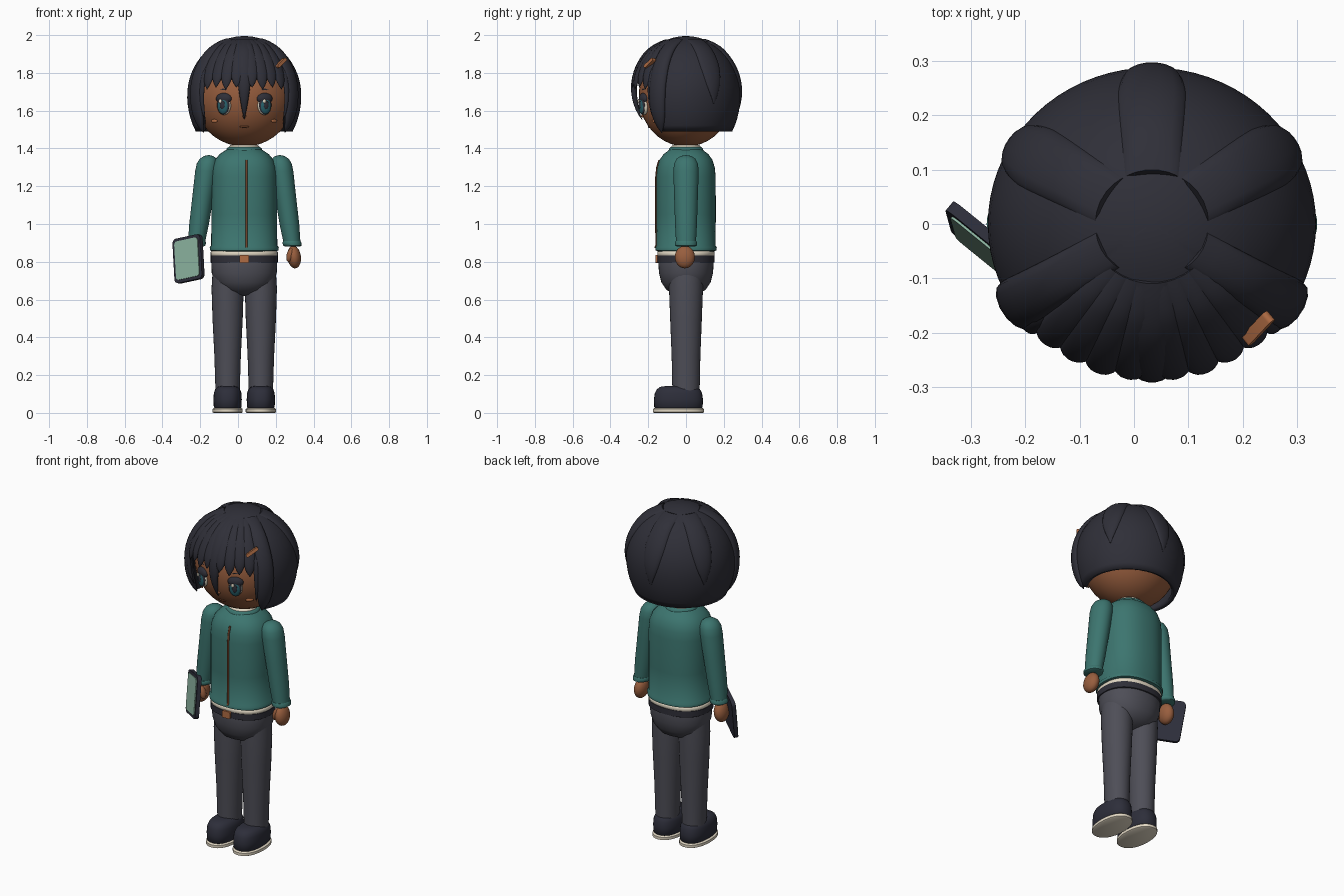
import bpy, bmesh, math
from mathutils import Matrix, Vector

if "Cube" in bpy.data.objects:
    bpy.data.objects.remove(bpy.data.objects["Cube"])

CX = 0.033                      # body centre line
PI = math.pi


def mat(name, r, g, b):
    lin = [(c / 255 / 12.92 if c < 11 else ((c / 255 + 0.055) / 1.055) ** 2.4) for c in (r, g, b)]
    m = bpy.data.materials.new(name)
    m.diffuse_color = (*lin, 1)
    m.use_nodes = True
    m.node_tree.nodes["Principled BSDF"].inputs["Base Color"].default_value = m.diffuse_color
    return m


HAIR = mat("charcoal", 47, 47, 56)
SKIN = mat("brown_skin", 152, 94, 62)
TEAL = mat("teal_cloth", 60, 117, 111)
PANTS = mat("grey_cloth", 78, 78, 87)
NAVY = mat("dark_navy", 45, 46, 58)
CREAM = mat("cream", 226, 216, 196)
SCREEN = mat("pale_green", 142, 182, 162)
COPPER = mat("copper", 176, 108, 68)
RUST = mat("rust_brown", 108, 62, 38)
IRIS = mat("iris_teal", 40, 96, 106)


def finish(name, bm, material, angle=40):
    bmesh.ops.recalc_face_normals(bm, faces=bm.faces)
    me = bpy.data.meshes.new(name)
    bm.to_mesh(me)
    bm.free()
    ob = bpy.data.objects.new(name, me)
    bpy.context.collection.objects.link(ob)
    me.materials.append(material)
    bpy.ops.object.select_all(action='DESELECT')
    ob.select_set(True)
    bpy.context.view_layer.objects.active = ob
    bpy.ops.object.shade_smooth_by_angle(angle=math.radians(angle))
    return ob


def skin_rings(name, rings, material, angle=40):
    """Bridge closed rings of points and cap both ends."""
    bm = bmesh.new()
    vs = [[bm.verts.new(p) for p in r] for r in rings]
    n = len(vs[0])
    for a, b in zip(vs, vs[1:]):
        for i in range(n):
            bm.faces.new((a[i], a[(i + 1) % n], b[(i + 1) % n], b[i]))
    bm.faces.new(vs[0])
    bm.faces.new(vs[-1])
    return finish(name, bm, material, angle)


def loft(name, prof, material, cx=CX, cy=0.0, power=2.0, n=32, angle=50):
    """Vertical loft; each row is z, rx, ry and optional centre shifts."""
    rings = []
    for row in prof:
        z, rx, ry, dx, dy = (list(row) + [0, 0])[:5]
        ring = []
        for i in range(n):
            c, s = math.cos(2 * PI * i / n), math.sin(2 * PI * i / n)
            e = 2 / power
            ring.append((cx + dx + rx * math.copysign(abs(c) ** e, c),
                         cy + dy + ry * math.copysign(abs(s) ** e, s), z))
        rings.append(ring)
    return skin_rings(name, rings, material, angle)


def ball(name, loc, size, material, turn=0.0, tilt=0.0, seg=32):
    bm = bmesh.new()
    m = (Matrix.Translation(loc) @ Matrix.Rotation(turn, 4, 'Z') @ Matrix.Rotation(tilt, 4, 'Y')
         @ Matrix.Diagonal((*size, 1)))
    bmesh.ops.create_uvsphere(bm, u_segments=seg, v_segments=seg // 2, radius=1, matrix=m)
    return finish(name, bm, material, 80)


def plate(name, centre, u, v, size, corner, material):
    """Rounded slab in the plane of u and v."""
    u = Vector(u).normalized()
    n = u.cross(Vector(v)).normalized()
    v = n.cross(u)
    w, h, d = (s / 2 for s in size)
    ring = []
    for k, (sx, sy) in enumerate(((1, 1), (-1, 1), (-1, -1), (1, -1))):
        for j in range(6):
            a = k * PI / 2 + j * PI / 10
            ring.append(u * (sx * (w - corner) + corner * math.cos(a)) + v * (sy * (h - corner) + corner * math.sin(a)))
    c = Vector(centre)
    return skin_rings(name, [[c + p + n * s for p in ring] for s in (-d, d)], material)


# ---------- head and hair ----------
HZ = 1.68
ball("head", (CX, 0, HZ), (0.268, 0.25, 0.27), SKIN, seg=40)


def scalp(az, pol, off=0.0):
    """Point on the hair surface; azimuth 0 is the front."""
    rz = 0.315 if pol < PI / 2 else 0.36
    return (CX + (0.302 + off) * math.sin(pol) * math.sin(az),
            -(0.288 + off) * math.sin(pol) * math.cos(az),
            HZ + (rz + off) * math.cos(pol))


bm = bmesh.new()
cols = []
for i in range(72):
    az = -PI + 2 * PI * i / 72
    end = math.radians(73 if abs(az) < math.radians(57) else 122)
    cols.append([bm.verts.new(scalp(az, 0.04 + (end - 0.04) * j / 20)) for j in range(21)])
for i in range(72):
    a, b = cols[i], cols[(i + 1) % 72]
    for j in range(20):
        bm.faces.new((a[j], b[j], b[j + 1], a[j + 1]))
bm.faces.new([c[0] for c in cols])
cap = finish("hair_cap", bm, HAIR, 60)
mod = cap.modifiers.new("thickness", 'SOLIDIFY')
mod.thickness, mod.offset = 0.025, -1


def lock(name, az, p0, p1, w0, w1, taper, thick, curl=0.0):
    """Flattened strand lying on the hair surface from polar angle p0 to p1."""
    rings = []
    for j in range(19):
        t = j / 18
        pol = math.radians(p0 + (p1 - p0) * t)
        w = (w0 + (w1 - w0) * min(1, t * 2)) * max(0.04, 1 - t ** taper)
        th = thick * min(1, 0.3 + 3 * t) * max(0.1, 1 - t ** (taper + 3))
        rings.append([scalp(math.radians(az) + w * math.cos(a) / max(0.3, math.sin(pol)) / 0.3, pol,
                            th * math.sin(a) - curl * t ** 3)
                      for a in (2 * PI * k / 14 for k in range(14))])
    return skin_rings(name, rings, HAIR, 70)


lock("back_lock", 180, 20, 100, 0.05, 0.066, 4, 0.014)
for s, side in ((-1, "left"), (1, "right")):
    lock(side + "_back_lock", s * 121, 20, 97, 0.05, 0.066, 4, 0.014)
    lock(side + "_side_lock", s * 58, 20, 123, 0.04, 0.052, 9, 0.022)
    lock(side + "_temple_strand", s * 49, 55, 112, 0.02, 0.022, 3, 0.012, 0.01)
    for k, a in enumerate((8, 19, 30, 41)):
        lock(f"{side}_fringe_{k + 1}", s * a, 22, 82 + k % 2 * 2, 0.02, 0.036, 9, 0.014)
lock("centre_lock", 0, 22, 113, 0.04, 0.045, 3, 0.018, 0.035)
plate("hair_clip", (0.228, -0.192, 1.852), (0.045, 0.048, 0.045), (-0.4, -0.2, 0.62),
      (0.078, 0.018, 0.022), 0.008, COPPER)

# ---------- face ----------
for s, side in ((-1, "left"), (1, "right")):
    turn = s * math.radians(22)
    out = Vector((math.sin(turn), -math.cos(turn), 0))
    across = Vector((math.cos(turn), math.sin(turn), 0))

    def eye_part(part, w, h, d, push, material, dx=0.0, dz=0.0):
        p = Vector((CX + s * 0.107, -0.222, 1.63)) + out * push + across * dx
        ball(f"{side}_{part}", (p.x, p.y, p.z + dz), (w, d, h), material, turn, seg=24)

    eye_part("eye_white", 0.039, 0.053, 0.022, 0, CREAM)
    eye_part("upper_lash", 0.044, 0.03, 0.022, 0.002, HAIR, 0, 0.034)
    eye_part("iris_rim", 0.035, 0.050, 0.013, 0.011, HAIR)
    eye_part("iris", 0.030, 0.043, 0.013, 0.014, IRIS, 0, -0.004)
    eye_part("pupil", 0.014, 0.023, 0.006, 0.024, HAIR)
    eye_part("eye_glint", 0.009, 0.011, 0.005, 0.027, CREAM, -0.011, 0.02)
    eye_part("brow", 0.032, 0.006, 0.008, -0.003, HAIR, 0, 0.083)
    ball(side + "_cheek", (CX + s * 0.158, -0.163, 1.545), (0.022, 0.006, 0.01), COPPER, s * 0.8)
ball("mouth", (CX, -0.196, 1.515), (0.026, 0.006, 0.006), RUST)
ball("nose", (CX, -0.226, 1.572), (0.01, 0.012, 0.009), SKIN)

# ---------- torso ----------
loft("neck", [(1.34, .055, .055), (1.46, .055, .055)], SKIN)
TORSO = [(.855, .165, .148), (.86, .181, .162), (.876, .183, .163), (.886, .175, .156), (1.05, .174, .158),
         (1.25, .174, .157), (1.30, .17, .152), (1.34, .155, .14), (1.37, .13, .118), (1.39, .10, .092), (1.4, .08, .08)]
loft("jacket", TORSO, TEAL, power=2.3, n=48)
loft("jacket_collar", [(1.37, .095, .09), (1.385, .098, .094), (1.402, .092, .088), (1.407, .082, .08)], TEAL)
loft("shirt_collar", [(1.39, .078, .076), (1.41, .08, .078), (1.417, .074, .072), (1.417, .05, .05)], CREAM)
loft("zip", [(z, .006, .006, 0, -ry) for z, rx, ry in TORSO[2:8]], RUST, cx=CX + 0.012, n=8)
loft("shirt_hem", [(.83, .174, .148), (.834, .178, .152), (.85, .178, .152), (.856, .172, .148)], CREAM, power=2.3)
loft("belt", [(.795, .176, .149), (.797, .179, .152), (.832, .179, .152), (.834, .176, .149)], HAIR, power=2.3)
plate("buckle", (CX, -0.154, 0.815), (1, 0, 0), (0, 0, 1), (0.052, 0.042, 0.016), 0.008, COPPER)
loft("hips", [(.618, .02, .02), (.628, .07, .06), (.65, .118, .103), (.69, .155, .13),
              (.74, .172, .143), (.80, .175, .147), (.84, .17, .14)], PANTS, power=2.15, n=40)

# ---------- limbs ----------
SHOE = [(.022, .066, .12), (.03, .073, .128), (.07, .075, .13), (.105, .073, .125),
        (.125, .066, .114), (.138, .052, .096), (.143, .03, .06)]
for s, side in ((-1, "left"), (1, "right")):
    lx = CX + s * 0.088
    loft(side + "_leg", [(.11, .064, .072), (.3, .070, .076), (.5, .080, .084), (.66, .085, .09), (.74, .08, .09)],
         PANTS, cx=lx)
    loft(side + "_shoe", SHOE, NAVY, cx=lx, cy=-0.04, power=2.4)
    loft(side + "_sole", [(0, .074, .128), (.004, .08, .136), (.02, .08, .136), (.025, .074, .128)],
         CREAM, cx=lx, cy=-0.04, power=2.2)
    # sleeve leans outward towards the wrist
    def lean(z):
        return s * (0.197 + (1.30 - z) * 0.14)
    sleeve = [(.89, .044, .052), (1.0, .052, .058), (1.15, .056, .063), (1.28, .060, .067),
              (1.32, .057, .063), (1.345, .045, .05), (1.36, .025, .028), (1.364, .006, .006)]
    loft(side + "_sleeve", [(z, a, b, lean(z)) for z, a, b in sleeve], TEAL)
    loft(side + "_cuff", [(z, a, a + .008, lean(z)) for z, a in
                          ((.882, .042), (.886, .049), (.9, .051), (.91, .046))], TEAL)
    hx = CX + lean(.82)
    ball(side + "_hand", (hx, -0.006, 0.825), (0.036, 0.053, 0.06), SKIN, 0, -s * 0.12)
    ball(side + "_thumb", (hx - s * 0.022, -0.035, 0.835), (0.018, 0.02, 0.037), SKIN, 0, s * 0.25)

# ---------- tablet held on the left ----------
U, V = Vector((.148, -.12, .032)), Vector((-.013, .047, .235))
N = U.cross(V).normalized()
TC = Vector((-0.262, -0.045, 0.815))
plate("tablet_case", TC, U, V, (0.19, 0.24, 0.022), 0.025, NAVY)
plate("tablet_screen", TC + N * 0.0125, U, V, (0.16, 0.208, 0.006), 0.018, SCREEN)
